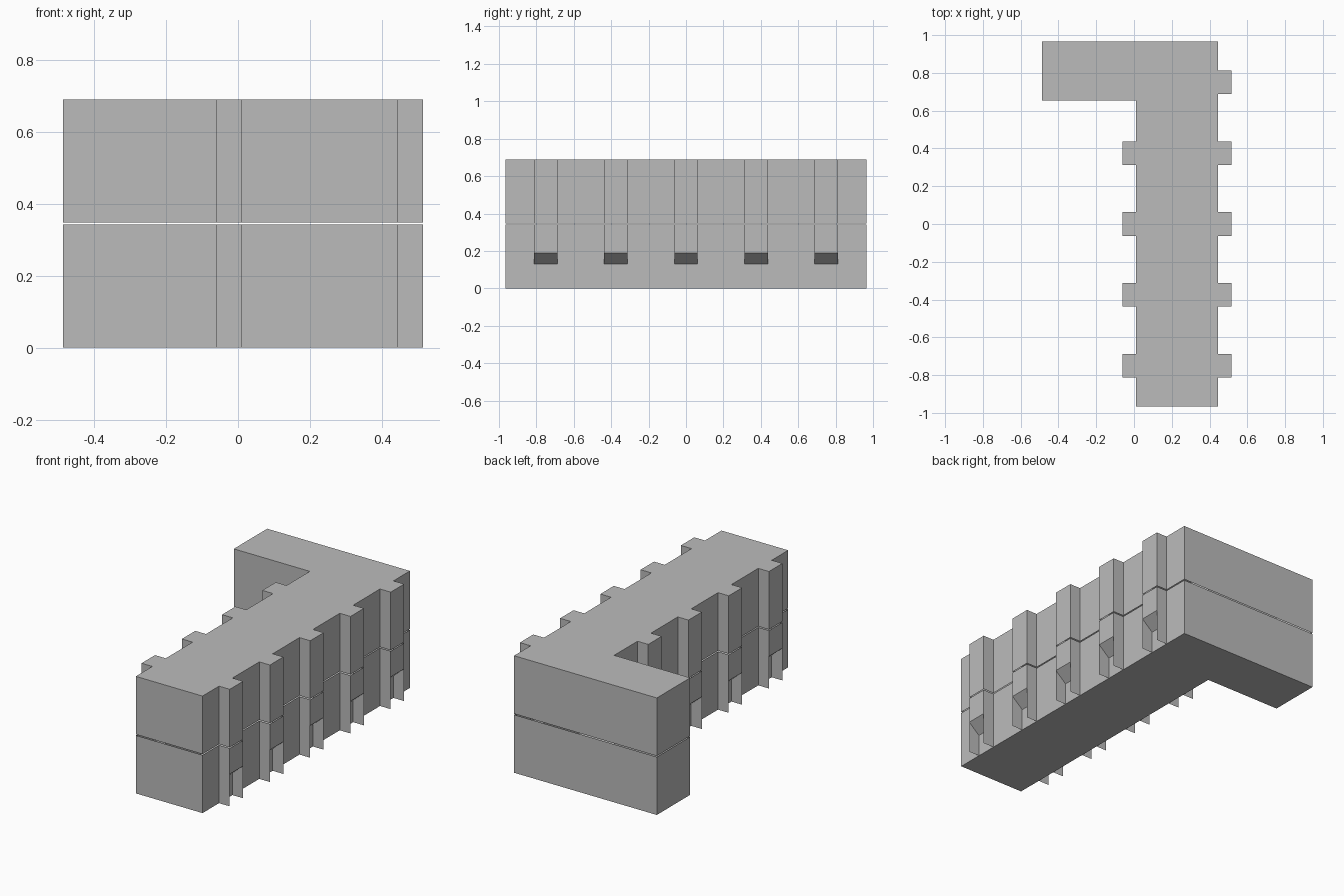
import bpy
from mathutils import Vector

cube = bpy.data.objects.get("Cube")
if cube:
    bpy.data.objects.remove(cube)

WEST, EAST, END = 0.01, 0.445, 0.966        # main hall
WING_X, WING_Y = -0.486, 0.655              # side wing
BAY_DEPTH, BAY_HALF, BAY_STEP = 0.07, 0.0625, 0.375
DOOR_HALF, DOOR_TOP, DOOR_OUT = 0.094, 0.315, 0.034
LOW_TOP, UP_BASE, ROOF = 0.342, 0.348, 0.69
SHELF_IN, SHELF_OUT = 0.13, 0.19
MIDDLE = (EAST - WEST) / 2
UP = Vector((0, 0, 1))

grey = bpy.data.materials.new("plain_grey")
grey.use_nodes = True
grey.diffuse_color = (0.5, 0.5, 0.5, 1)
grey.node_tree.nodes["Principled BSDF"].inputs["Base Color"].default_value = (0.5, 0.5, 0.5, 1)


def build(name, faces):
    """Make one object from a list of flat faces."""
    verts, polys = [], []
    for face in faces:
        polys.append(range(len(verts), len(verts) + len(face)))
        verts.extend(face)
    mesh = bpy.data.meshes.new(name)
    mesh.from_pydata(verts, [], [list(p) for p in polys])
    mesh.materials.append(grey)
    obj = bpy.data.objects.new(name, mesh)
    bpy.context.collection.objects.link(obj)


def wall(a, b, low, high):
    return [a + UP * low, b + UP * low, b + UP * high, a + UP * high]


def bays(x, side, rows):
    """Plan points of the bays along one long wall."""
    points = []
    for row in rows:
        for sign, out in ((-1, 0), (-1, 1), (1, 1), (1, 0)):
            points.append(Vector((x + side * out * BAY_DEPTH,
                                  row * BAY_STEP + side * sign * BAY_HALF, 0)))
    return points


def corner(x, y):
    return Vector((x, y, 0))


# Plan outline, counter-clockwise from the front
outline = [corner(WEST, -END), corner(EAST, -END)]
outline += bays(EAST, 1, range(-2, 3))
outline += [corner(EAST, END), corner(WING_X, END), corner(WING_X, WING_Y), corner(WEST, WING_Y)]
outline += bays(WEST, -1, range(1, -3, -1))
edges = list(zip(outline, outline[1:] + outline[:1]))

# Upper storey with its roof
build("upper_walls", [wall(a, b, UP_BASE, ROOF) for a, b in edges])
build("roof", [[p + UP * ROOF for p in outline]])

# Lower storey: plain walls, bays over sloping shelves, and open doorways
door_along = {(0, -1): MIDDLE, (0, 1): MIDDLE, (-1, 0): (END - WING_Y) / 2}
walls, bay_faces, frames, thresholds = [], [], [], []
for a, b in edges:
    along = (b - a).normalized()
    out = along.cross(UP)
    is_bay_front = a.x > EAST + 0.01 and b.x > EAST + 0.01 or \
        all(abs(p.x - WEST + BAY_DEPTH) < 0.001 for p in (a, b))
    is_end = abs(a.y) == END and a.y == b.y or a.x == WING_X and b.x == WING_X
    if is_bay_front:
        inner_a, inner_b = a - out * BAY_DEPTH, b - out * BAY_DEPTH
        bay_faces += [wall(a, b, SHELF_OUT, LOW_TOP),
                      wall(inner_a, inner_b, 0, SHELF_IN),
                      [inner_a + UP * SHELF_IN, inner_b + UP * SHELF_IN,
                       b + UP * SHELF_OUT, a + UP * SHELF_OUT]]
    elif is_end:
        centre = a + along * door_along[(round(out.x), round(out.y))]
        p, q = centre - along * DOOR_HALF, centre + along * DOOR_HALF
        walls.append([a, p, p + UP * DOOR_TOP, q + UP * DOOR_TOP, q, b,
                      b + UP * LOW_TOP, a + UP * LOW_TOP])
        p2, q2 = p + out * DOOR_OUT, q + out * DOOR_OUT
        head = UP * DOOR_TOP
        frames += [wall(p, p2, 0, DOOR_TOP), wall(q2, q, 0, DOOR_TOP),
                   [p + head, p2 + head, q2 + head, q + head]]
        thresholds.append([p, q, q2, p2])
    else:
        walls.append(wall(a, b, 0, LOW_TOP))

build("lower_walls", walls)
build("window_bays", bay_faces)
build("door_frames", frames)

# Floor, with a threshold at each door
plan = [corner(WEST, -END), corner(EAST, -END), corner(EAST, END),
        corner(WING_X, END), corner(WING_X, WING_Y), corner(WEST, WING_Y)]
build("floor", [plan[::-1]] + thresholds)
